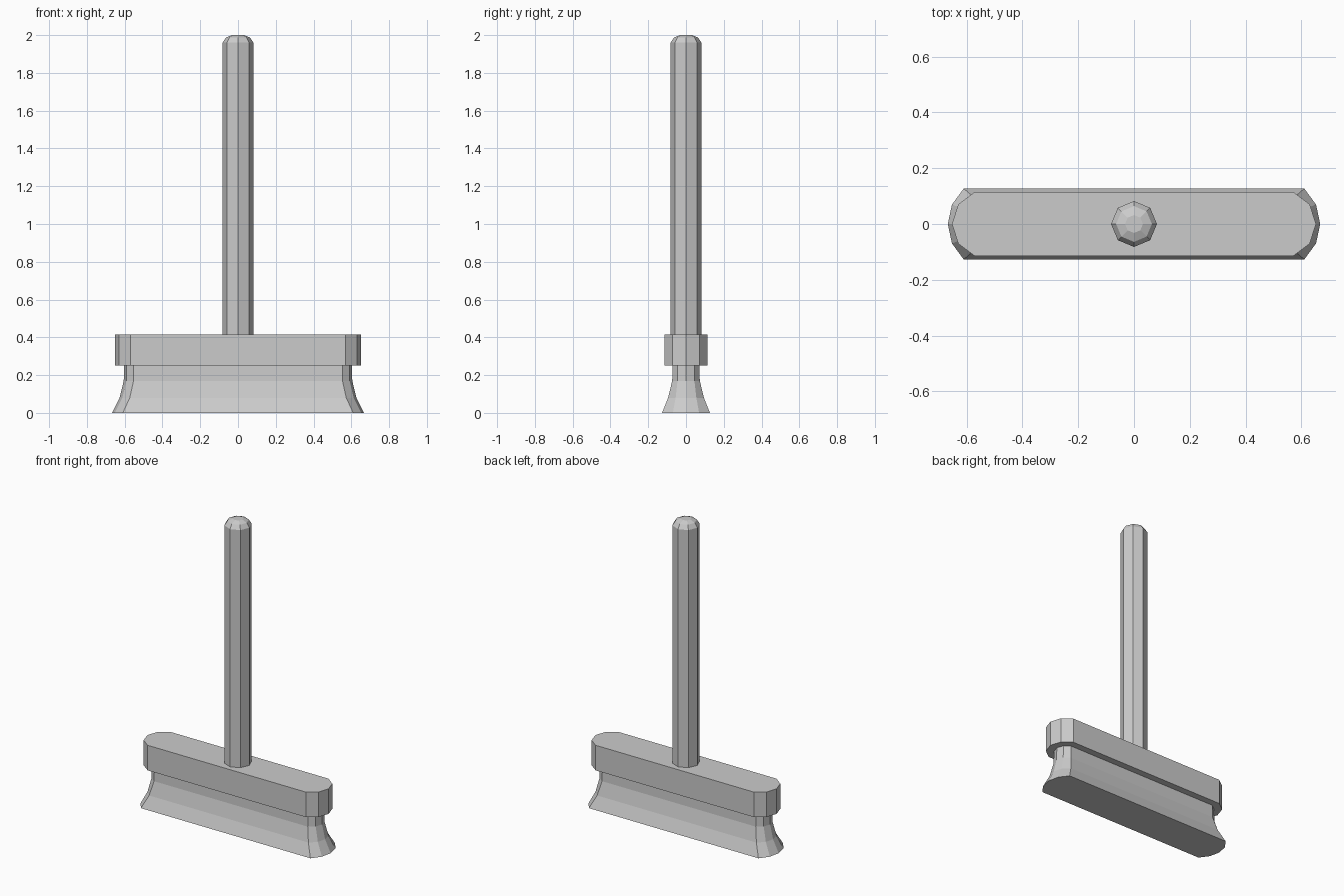
import bpy, bmesh
from math import sin, cos, pi, asin

if "Cube" in bpy.data.objects:
    bpy.data.objects.remove(bpy.data.objects["Cube"])


def loft(name, rings):
    """Skin a stack of equal-length closed rings and cap both ends."""
    bm = bmesh.new()
    loops = [[bm.verts.new(p) for p in ring] for ring in rings]
    n = len(loops[0])
    for a, b in zip(loops, loops[1:]):
        for i in range(n):
            j = (i + 1) % n
            bm.faces.new((a[i], a[j], b[j], b[i]))
    bm.faces.new(loops[0][::-1])
    bm.faces.new(loops[-1])
    bmesh.ops.recalc_face_normals(bm, faces=bm.faces)
    mesh = bpy.data.meshes.new(name)
    bm.to_mesh(mesh)
    bm.free()
    obj = bpy.data.objects.new(name, mesh)
    bpy.context.collection.objects.link(obj)
    return obj


def bar_ring(corner, tip, half, z):
    """Long bar outline whose two ends bulge out in four-segment arcs."""
    sag = tip - corner
    r = (half ** 2 + sag ** 2) / (2 * sag)
    span = asin(half / r)
    end = [(tip - r + r * cos(span * k / 2), r * sin(span * k / 2))
           for k in range(-2, 3)]
    return [(s * x, s * y, z) for s in (1, -1) for x, y in end]


def octagon(r, z):
    return [(r * cos(i * pi / 4), r * sin(i * pi / 4), z) for i in range(8)]


# Flared bristles: corner x, tip x, half depth, height
loft("bristles", [bar_ring(*p) for p in (
    (0.61, 0.667, 0.127, 0),
    (0.573, 0.627, 0.095, 0.08),
    (0.553, 0.605, 0.073, 0.17),
    (0.552, 0.603, 0.071, 0.255))])

# Head block
loft("head_block", [bar_ring(0.57, 0.652, 0.115, z) for z in (0.252, 0.415)])

# Eight-sided handle with a rounded tip
loft("handle", [octagon(*p) for p in (
    (0.082, 0.40), (0.082, 1.96), (0.064, 1.987), (0.032, 2.0))])
